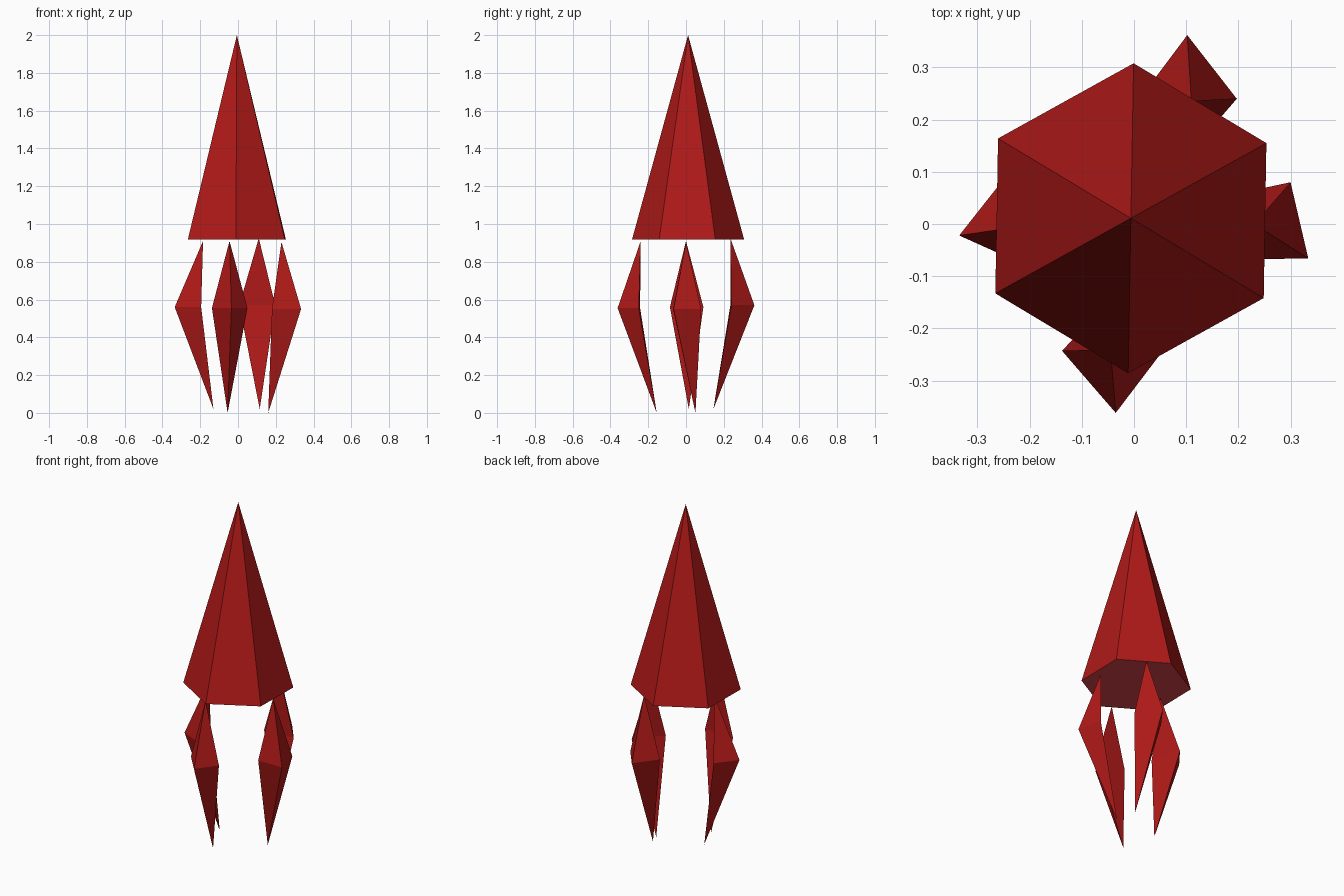
import bpy
import bmesh
from math import radians
from mathutils import Matrix, Vector

default_cube = bpy.data.objects.get("Cube")
if default_cube:
    bpy.data.objects.remove(default_cube, do_unlink=True)


def make_material(name, colour):
    material = bpy.data.materials.new(name)
    material.use_nodes = True
    material.diffuse_color = colour
    material.node_tree.nodes["Principled BSDF"].inputs["Base Color"].default_value = colour
    return material


red = make_material("deep red", (0.43, 0.01, 0.009, 1))
pink_red = make_material("pinkish red", (0.68, 0.06, 0.077, 1))


def add_object(name, bm, materials):
    bmesh.ops.recalc_face_normals(bm, faces=bm.faces)
    mesh = bpy.data.meshes.new(name)
    bm.to_mesh(mesh)
    bm.free()
    for material in materials:
        mesh.materials.append(material)
    obj = bpy.data.objects.new(name, mesh)
    bpy.context.collection.objects.link(obj)
    return obj


# Six-sided spire with a differently coloured underside
def build_spire(base_z, top_z, radius):
    bm = bmesh.new()
    bmesh.ops.create_cone(bm, cap_ends=True, segments=6, radius1=radius,
                          radius2=0, depth=top_z - base_z)
    bmesh.ops.remove_doubles(bm, verts=bm.verts, dist=0.0001)
    # Turn a corner toward the back, then place the spire
    corner = max(bm.verts, key=lambda v: (v.co.z < 0, v.co.y))
    turn = corner.co.xy.angle_signed(Vector((0, 1)))
    place = Matrix.Translation((-0.006, 0.011, (base_z + top_z) / 2))
    spin = Matrix.Rotation(-turn - radians(1), 4, "Z")
    bm.transform(place @ spin)
    bm.normal_update()
    for face in bm.faces:
        face.material_index = int(abs(face.normal.z) > 0.9)
    add_object("spire", bm, [red, pink_red])


# Three-sided crystal leg: a triangle joined to an upper and a lower tip
def build_leg(name, top, bottom, waist_z, corners):
    bm = bmesh.new()
    tips = [bm.verts.new(top), bm.verts.new(bottom)]
    waist = [bm.verts.new((x, y, waist_z)) for x, y in corners]
    for tip in tips:
        for i, vert in enumerate(waist):
            bm.faces.new((vert, waist[i - 1], tip))
    add_object(name, bm, [red])


build_spire(0.917, 2, 0.297)
build_leg("front_leg", (-0.045, -0.24, 0.91), (-0.055, -0.155, 0), 0.555,
          [(-0.035, -0.362), (-0.138, -0.243), (0.05, -0.25)])
build_leg("back_leg", (0.11, 0.235, 0.925), (0.115, 0.145, 0.02), 0.57,
          [(0.102, 0.362), (0.197, 0.24), (0.007, 0.235)])
build_leg("left_leg", (0.23, 0, 0.905), (0.16, 0.05, 0), 0.55,
          [(0.334, -0.066), (0.3, 0.08), (0.18, -0.068)])
build_leg("right_leg", (-0.185, 0, 0.91), (-0.13, 0.015, 0.02), 0.56,
          [(-0.335, -0.022), (-0.245, 0.092), (-0.195, -0.085)])
